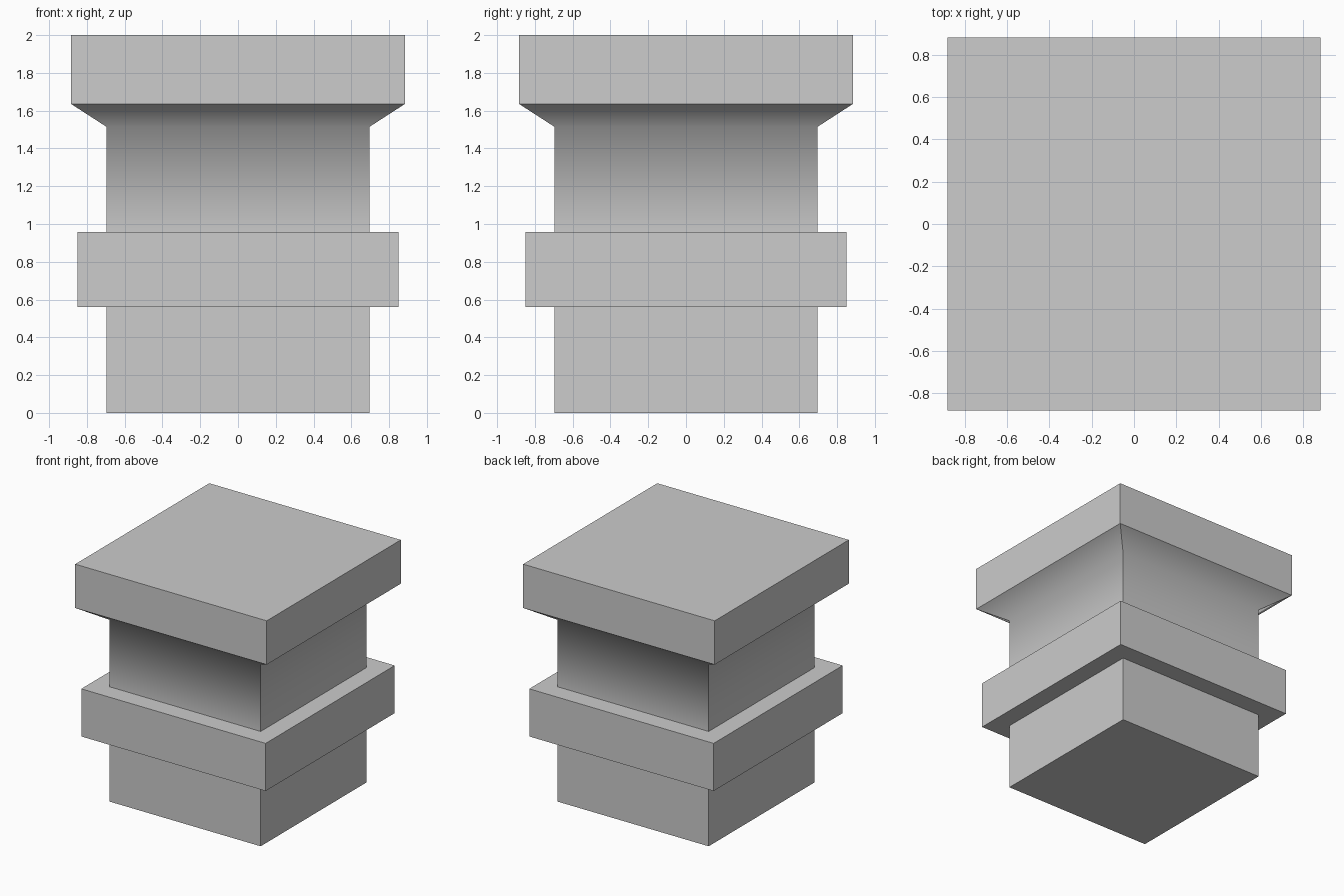
import bpy
import bmesh

cube = bpy.data.objects.get("Cube")
if cube:
    bpy.data.objects.remove(cube, do_unlink=True)

# Plain grey stone
GREY = (0.604, 0.604, 0.604, 1.0)
stone = bpy.data.materials.new("grey_stone")
stone.use_nodes = True
stone.diffuse_color = GREY
stone.node_tree.nodes["Principled BSDF"].inputs["Base Color"].default_value = GREY


def square_loft(name, profile, closed=True, smooth=False):
    """Stack square rings given as (half width, height) from bottom to top."""
    bm = bmesh.new()
    rings = []
    for half, z in profile:
        corners = ((-1, -1), (1, -1), (1, 1), (-1, 1))
        rings.append([bm.verts.new((sx * half, sy * half, z)) for sx, sy in corners])
    for low, high in zip(rings, rings[1:]):
        for i in range(4):
            j = (i + 1) % 4
            bm.faces.new((low[i], low[j], high[j], high[i]))
    if closed:
        bm.faces.new(rings[0][::-1])
        bm.faces.new(rings[-1])

    # Blend across level edges only, so the four corners stay crisp
    for face in bm.faces:
        face.smooth = smooth
    for edge in bm.edges:
        a, b = edge.verts
        edge.smooth = smooth and abs(a.co.z - b.co.z) < 0.001

    mesh = bpy.data.meshes.new(name)
    bm.to_mesh(mesh)
    bm.free()
    mesh.materials.append(stone)
    obj = bpy.data.objects.new(name, mesh)
    bpy.context.collection.objects.link(obj)
    return obj


SHAFT, BAND, CAP = 0.697, 0.85, 0.883

# Lower block, projecting band, flared neck and top slab
square_loft("base_block", [(SHAFT, 0), (SHAFT, 0.56)])
square_loft("middle_band", [(BAND, 0.56), (BAND, 0.957)])
square_loft("flared_neck", [(SHAFT, 0.957), (SHAFT, 1.515), (CAP, 1.635)],
            closed=False, smooth=True)
square_loft("top_slab", [(CAP, 1.635), (CAP, 2)])
